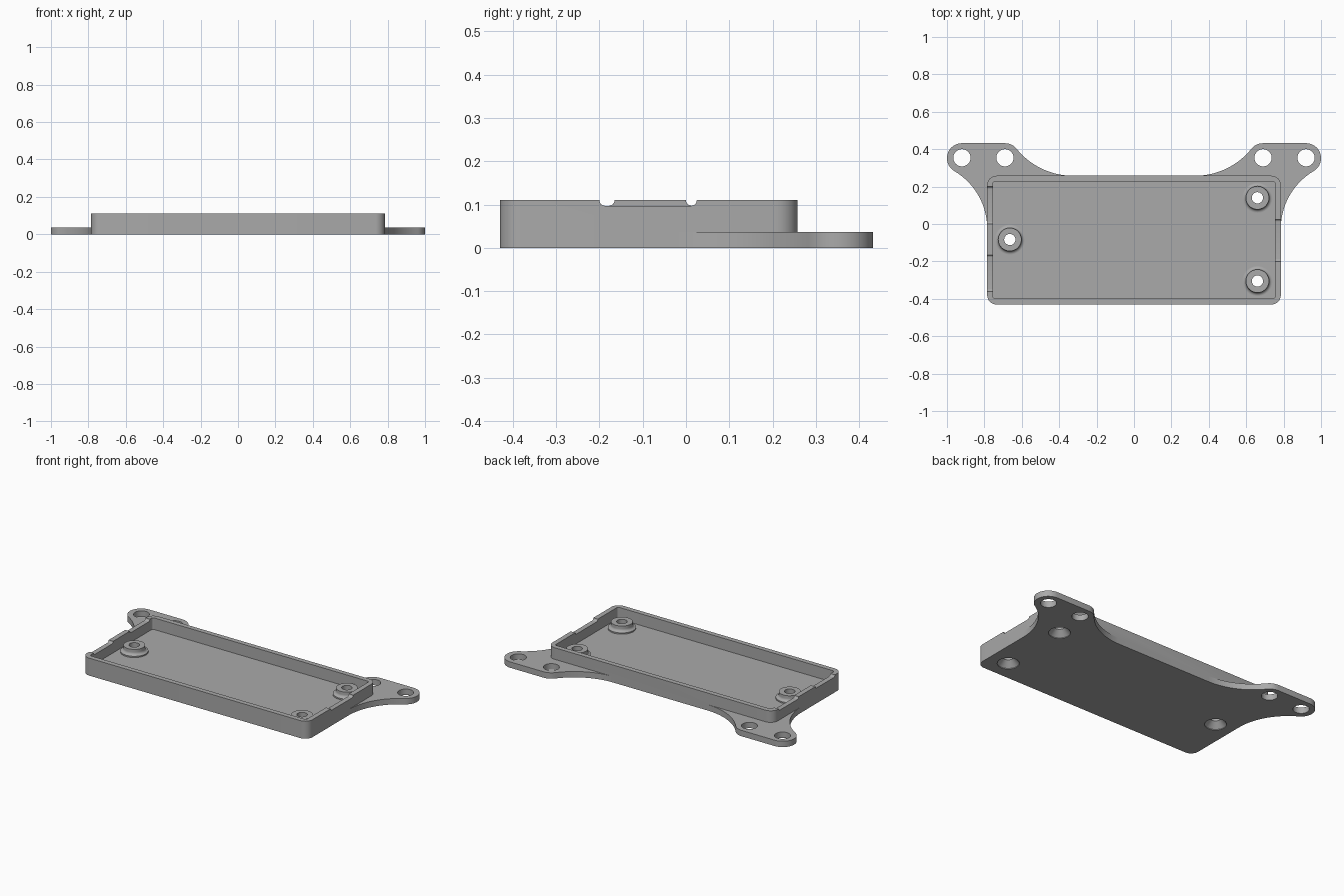
import bpy, bmesh, math
from mathutils import Vector

cube = bpy.data.objects.get("Cube")
if cube:
    bpy.data.objects.remove(cube, do_unlink=True)

grey = bpy.data.materials.new("plain grey")
grey.use_nodes = True
grey.diffuse_color = (0.4, 0.4, 0.4, 1)
grey.node_tree.nodes["Principled BSDF"].inputs["Base Color"].default_value = (0.4, 0.4, 0.4, 1)

HALF_X, FRONT, BACK, TOP, PLATE = 0.785, -0.43, 0.258, 0.11, 0.037
WALL = 0.031


def finish(name, bm):
    bmesh.ops.remove_doubles(bm, verts=bm.verts, dist=1e-5)
    bmesh.ops.recalc_face_normals(bm, faces=bm.faces)
    mesh = bpy.data.meshes.new(name)
    bm.to_mesh(mesh)
    bm.free()
    mesh.materials.append(grey)
    obj = bpy.data.objects.new(name, mesh)
    bpy.context.collection.objects.link(obj)
    return obj


def prism(name, points, offset):
    """Closed outline swept along an offset."""
    bm = bmesh.new()
    face = bm.faces.new([bm.verts.new(p) for p in points])
    out = bmesh.ops.extrude_face_region(bm, geom=[face])["geom"]
    bmesh.ops.translate(bm, vec=offset, verts=[v for v in out if isinstance(v, bmesh.types.BMVert)])
    return finish(name, bm)


def lathe(name, profile, x, y, steps=48):
    bm = bmesh.new()
    verts = [bm.verts.new((r, 0, z)) for r, z in profile]
    edges = [bm.edges.new(pair) for pair in zip(verts, verts[1:])]
    bmesh.ops.spin(bm, geom=verts + edges, cent=(0, 0, 0), axis=(0, 0, 1),
                   angle=math.tau, steps=steps)
    bmesh.ops.translate(bm, vec=(x, y, 0), verts=bm.verts)
    return finish(name, bm)


def arc(cx, cy, r, start, end, n=12):
    return [(cx + r * math.cos(start + (end - start) * i / n),
             cy + r * math.sin(start + (end - start) * i / n)) for i in range(n + 1)]


def rounded_box(name, x, y0, y1, z0, z1, r):
    pts = []
    corners = [(x - r, y1 - r), (r - x, y1 - r), (r - x, y0 + r), (x - r, y0 + r)]
    for i, (cx, cy) in enumerate(corners):
        pts += arc(cx, cy, r, i * math.pi / 2, (i + 1) * math.pi / 2, 8)
    return prism(name, [(px, py, z0) for px, py in pts], (0, 0, z1 - z0))


def combine(target, other, operation):
    mod = target.modifiers.new(operation.lower(), 'BOOLEAN')
    mod.operation, mod.solver, mod.object = operation, 'EXACT', other
    bpy.context.view_layer.objects.active = target
    bpy.ops.object.modifier_apply(modifier=mod.name)
    bpy.data.objects.remove(other, do_unlink=True)


def ear_outline():
    """Two round lobes blended into the tray by tangent concave arcs."""
    r, inner, outer = 0.08, Vector((0.69, 0.352)), Vector((0.92, 0.352))
    start_x, end_y = 0.326, -0.025
    # blend radius that touches both the wall and the lobe
    dx, h = inner.x - start_x, inner.y - BACK
    rb = (dx ** 2 + h ** 2 - r ** 2) / (2 * (h + r))
    back_c = Vector((start_x, BACK + rb))
    dy, w = outer.y - end_y, outer.x - HALF_X
    rs = (dy ** 2 + w ** 2 - r ** 2) / (2 * (w + r))
    side_c = Vector((HALF_X + rs, end_y))
    a = math.atan2(back_c.y - inner.y, back_c.x - inner.x)
    b = math.atan2(side_c.y - outer.y, side_c.x - outer.x)
    pts = arc(*back_c, rb, -math.pi / 2, a - math.pi, 20)
    pts += arc(*inner, r, a, math.pi / 2, 6)[1:]
    pts += arc(*outer, r, math.pi / 2, b, 24)
    pts += arc(*side_c, rs, b + math.pi, math.pi, 20)[1:]
    # overlap into the wall
    pts += [(HALF_X - 0.015, end_y), (HALF_X - 0.015, BACK - 0.015), (start_x, BACK - 0.015)]
    return pts


# Tray shell
tray = rounded_box("mounting_tray", HALF_X, FRONT, BACK, 0, TOP, 0.05)

# Ears with two screw holes each
for side in (1, -1):
    combine(tray, prism("ear", [(side * x, y, 0) for x, y in ear_outline()], (0, 0, PLATE)), 'UNION')
    for x in (0.69, 0.92):
        hole = [(0, -0.1), (0.046, -0.1), (0.046, 0.1), (0, 0.1)]
        combine(tray, lathe("ear_hole", hole, side * x, 0.354), 'DIFFERENCE')

# Cavity
combine(tray, rounded_box("cavity", HALF_X - WALL, FRONT + WALL, BACK - WALL, PLATE, 0.3, 0.012),
        'DIFFERENCE')

# Rim notches with rounded ends
for x, y0, y1 in ((HALF_X, -0.2, 0.025), (-HALF_X, 0, 0.2), (-HALF_X, -0.36, -0.165)):
    r, low = 0.013, 0.097
    section = [(y1, 0.2), (y0, 0.2)]
    section += arc(y0 + r, low + r, r, math.pi, 1.5 * math.pi, 6)
    section += arc(y1 - r, low + r, r, 1.5 * math.pi, math.tau, 6)
    combine(tray, prism("notch", [(x - 0.05, y, z) for y, z in section], (0.1, 0, 0)), 'DIFFERENCE')

# Standoffs with flared feet, bored through and countersunk underneath
flare = arc(0.08, 0.063, 0.018, -math.pi / 2, -math.pi, 8)
standoff = [(0, 0.02), (0.08, 0.02)] + flare + [(0.062, 0.08), (0, 0.08)]
bore = [(0, -0.02), (0.062, -0.02), (0.062, 0.004), (0.03, 0.04), (0.03, 0.2), (0, 0.2)]
for x, y in ((0.66, 0.14), (0.66, -0.305), (-0.664, -0.083)):
    combine(tray, lathe("standoff", standoff, x, y), 'UNION')
    combine(tray, lathe("bore", bore, x, y), 'DIFFERENCE')

# Smooth curved walls, sharp edges kept
bpy.ops.object.select_all(action='DESELECT')
tray.select_set(True)
bpy.context.view_layer.objects.active = tray
bpy.ops.object.shade_smooth_by_angle(angle=math.radians(30))
